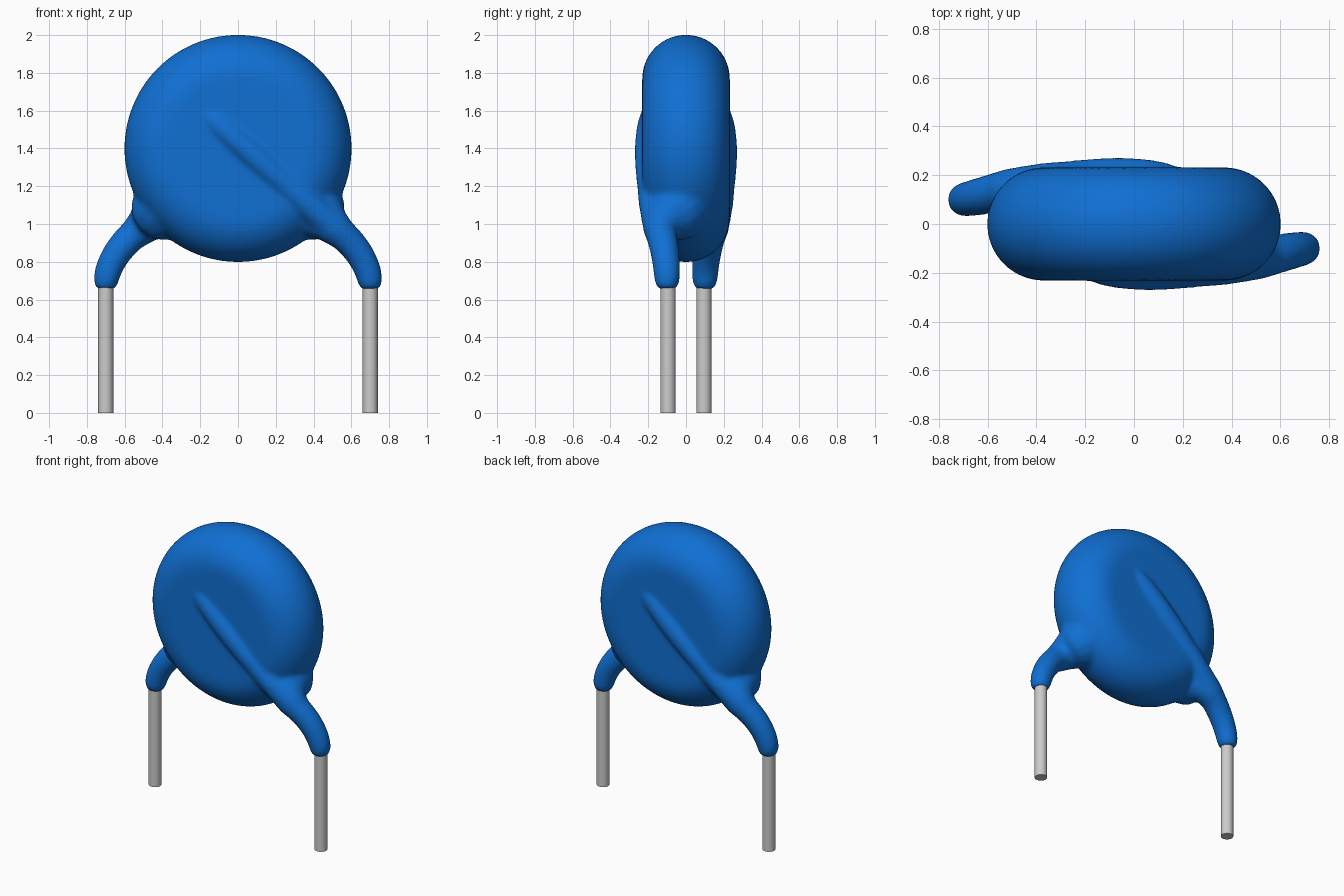
import bpy, bmesh, math
from mathutils import Matrix, Vector

cube = bpy.data.objects.get("Cube")
if cube:
    bpy.data.objects.remove(cube, do_unlink=True)


def material(name, rgb, rough):
    m = bpy.data.materials.new(name)
    m.use_nodes = True
    m.diffuse_color = (*rgb, 1)
    p = m.node_tree.nodes["Principled BSDF"]
    p.inputs["Base Color"].default_value = (*rgb, 1)
    p.inputs["Roughness"].default_value = rough
    return m


BLUE = material("blue coating", (0.005, 0.16, 0.65), 0.5)
GREY = material("grey wire", (0.6, 0.6, 0.6), 0.5)


def add_object(name, bm, mat):
    me = bpy.data.meshes.new(name)
    bm.to_mesh(me)
    bm.free()
    me.materials.append(mat)
    ob = bpy.data.objects.new(name, me)
    bpy.context.collection.objects.link(ob)
    return ob


def add_tube(bm, points):
    """Sweep a round tube of varying radius along (x, y, z, radius) points."""
    cu = bpy.data.curves.new("tube_path", 'CURVE')
    cu.dimensions = '3D'
    cu.bevel_depth = 1.0
    cu.bevel_resolution = 6
    cu.resolution_u = 10
    cu.use_fill_caps = True
    sp = cu.splines.new('BEZIER')
    sp.bezier_points.add(len(points) - 1)
    for p, (x, y, z, r) in zip(sp.bezier_points, points):
        p.co = (x, y, z)
        p.radius = r
        p.handle_left_type = p.handle_right_type = 'AUTO'
    ob = bpy.data.objects.new("tube_path", cu)
    bpy.context.collection.objects.link(ob)
    bpy.context.view_layer.update()
    ev = ob.evaluated_get(bpy.context.evaluated_depsgraph_get())
    me = bpy.data.meshes.new_from_object(ev)
    bm.from_mesh(me)
    bpy.data.objects.remove(ob, do_unlink=True)
    bpy.data.curves.remove(cu)
    bpy.data.meshes.remove(me)


# Coated legs: ridge over the disc face running down to the wire, plus a flared neck
bm = bmesh.new()
add_tube(bm, [
    (-0.25, -0.13, 1.66, 0.060),
    (-0.10, -0.185, 1.525, 0.073),
    (0.28, -0.185, 1.185, 0.073),
    (0.50, -0.145, 0.990, 0.085),
    (0.61, -0.118, 0.885, 0.079),
    (0.68, -0.103, 0.770, 0.073),
    (0.698, -0.10, 0.700, 0.068),
    (0.70, -0.10, 0.655, 0.052),
])
add_tube(bm, [
    (0.370, -0.035, 1.107, 0.200),
    (0.426, -0.065, 1.057, 0.165),
    (0.463, -0.105, 1.024, 0.125),
    (0.500, -0.130, 0.990, 0.100),
    (0.574, -0.125, 0.923, 0.076),
])

# Second leg is the first turned half way round
dup = bmesh.ops.duplicate(bm, geom=bm.verts[:] + bm.edges[:] + bm.faces[:])
bmesh.ops.rotate(bm, verts=[g for g in dup["geom"] if isinstance(g, bmesh.types.BMVert)],
                 cent=(0, 0, 0), matrix=Matrix.Rotation(math.pi, 3, 'Z'))

# Disc: flat faces with a fully rounded rim, turned about the y axis
R, T, Z = 0.602, 0.232, 1.40
prof = [(0, -T)]
for i in range(25):
    a = -math.pi / 2 + math.pi * i / 24
    prof.append((R - T + T * math.cos(a), T * math.sin(a)))
prof.append((0, T))
vs = [bm.verts.new((x, y, Z)) for x, y in prof]
es = [bm.edges.new(p) for p in zip(vs, vs[1:])]
bmesh.ops.spin(bm, geom=vs + es, cent=(0, 0, Z), axis=(0, 1, 0),
               angle=2 * math.pi, steps=96, use_duplicate=False)
bmesh.ops.remove_doubles(bm, verts=bm.verts[:], dist=0.0005)
bmesh.ops.recalc_face_normals(bm, faces=bm.faces[:])
body = add_object("coated_disc_body", bm, BLUE)

# Fuse the coating into one skin and soften the joints
rm = body.modifiers.new("fuse", 'REMESH')
rm.mode = 'VOXEL'
rm.voxel_size = 0.013
rm.use_smooth_shade = True
sm = body.modifiers.new("soften", 'SMOOTH')
sm.factor = 0.5
sm.iterations = 14

# Bare wires
for name, s in (("left_wire", 1), ("right_wire", -1)):
    bm = bmesh.new()
    bmesh.ops.create_cone(bm, cap_ends=True, segments=32, radius1=0.04, radius2=0.04,
                          depth=0.72, matrix=Matrix.Translation(Vector((0.7 * s, -0.095 * s, 0.36))))
    wire = add_object(name, bm, GREY)
    bpy.ops.object.select_all(action='DESELECT')
    wire.select_set(True)
    bpy.context.view_layer.objects.active = wire
    bpy.ops.object.shade_smooth_by_angle(angle=math.radians(40))
